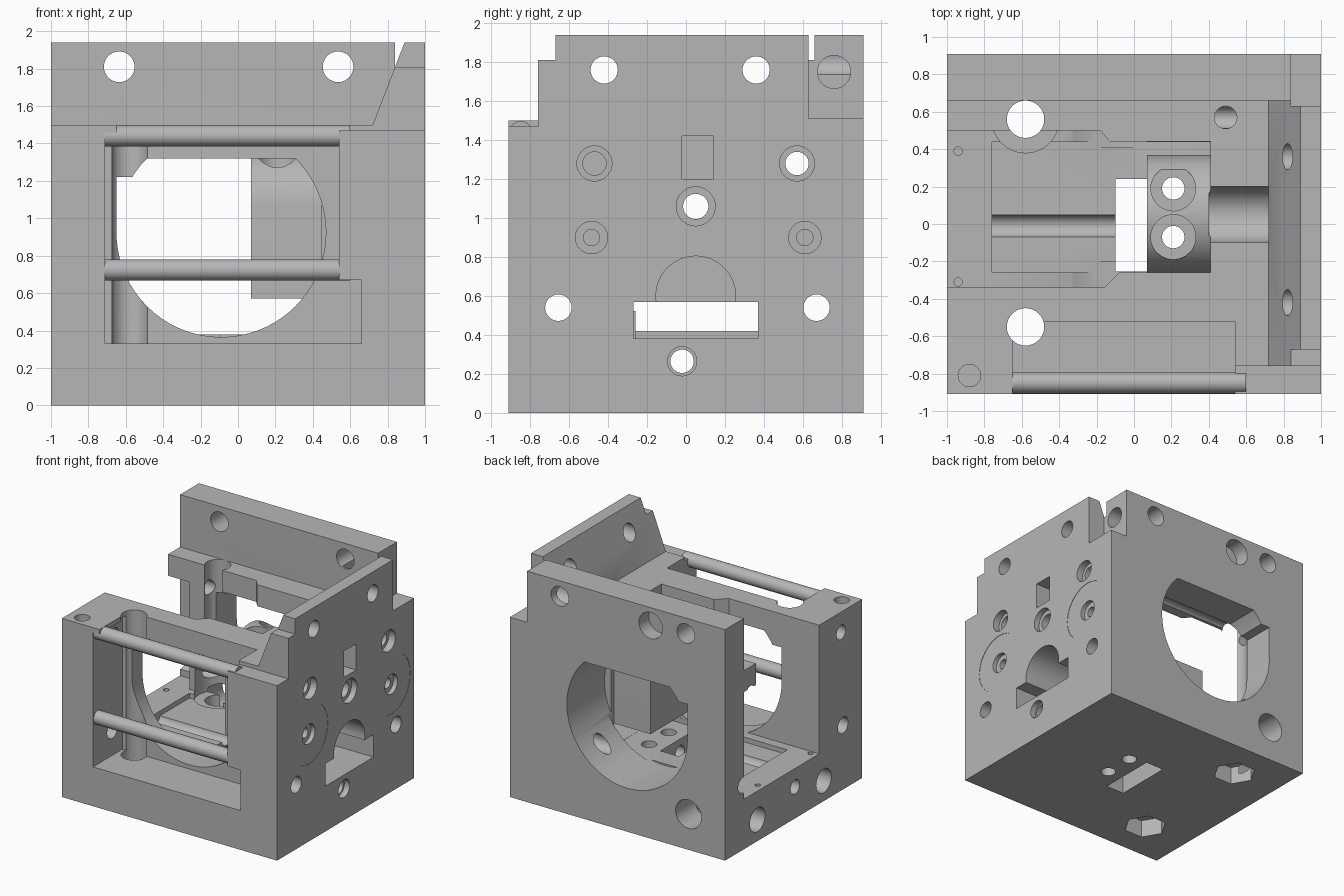
import bpy, bmesh, math
from mathutils import Matrix

cube = bpy.data.objects.get("Cube")
if cube:
    bpy.data.objects.remove(cube, do_unlink=True)

grey = bpy.data.materials.new("housing_grey")
grey.use_nodes = True
grey.diffuse_color = (0.47, 0.47, 0.47, 1)
grey.node_tree.nodes["Principled BSDF"].inputs["Base Color"].default_value = grey.diffuse_color


def finish(bm, name):
    bmesh.ops.recalc_face_normals(bm, faces=bm.faces)
    mesh = bpy.data.meshes.new(name)
    bm.to_mesh(mesh)
    bm.free()
    mesh.materials.append(grey)
    ob = bpy.data.objects.new(name, mesh)
    bpy.context.collection.objects.link(ob)
    return ob


def box(x, y, z, name="cutter"):
    bm = bmesh.new()
    bmesh.ops.create_cube(bm, size=1)
    for v in bm.verts:
        v.co = [a + (b - a) * (c + 0.5) for (a, b), c in zip((x, y, z), v.co)]
    return finish(bm, name)


def prism(points, axis, a, b, name="cutter"):
    """Extrude a 2D outline along an axis from a to b."""
    place = {"x": lambda p, t: (t, p[0], p[1]),
             "y": lambda p, t: (p[0], t, p[1]),
             "z": lambda p, t: (p[0], p[1], t)}[axis]
    bm = bmesh.new()
    face = bm.faces.new([bm.verts.new(place(p, a)) for p in points])
    out = bmesh.ops.extrude_face_region(bm, geom=[face])
    shift = [q - p for p, q in zip(place((0, 0), a), place((0, 0), b))]
    bmesh.ops.translate(bm, vec=shift, verts=[g for g in out["geom"] if isinstance(g, bmesh.types.BMVert)])
    return finish(bm, name)


def ring(u, v, r, n=32):
    return [(u + r * math.cos(2 * math.pi * i / n), v + r * math.sin(2 * math.pi * i / n)) for i in range(n)]


def rod(axis, u, v, r, a, b, n=32, name="cutter"):
    return prism(ring(u, v, r, n), axis, a, b, name)


def combine(target, other, operation="DIFFERENCE"):
    mod = target.modifiers.new("bool", "BOOLEAN")
    mod.operation = operation
    mod.solver = "EXACT"
    mod.object = other
    bpy.context.view_layer.objects.active = target
    bpy.ops.object.modifier_apply(modifier=mod.name)
    bpy.data.objects.remove(other, do_unlink=True)


body = box((-1, 1), (-0.91, 0.91), (0, 1.94), "housing")


def cut(ob):
    combine(body, ob)


# Open top with a sloped inner face on the right wall
cut(prism([(-1.1, 1.5), (0.72, 1.5), (0.952, 2.1), (-1.1, 2.1)], "y", -1, 0.66))
# Stepped corners of the right wall
cut(box((0.54, 1.1), (-1, -0.76), (1.47, 2.1)))
cut(box((0.7, 1.1), (-0.8, -0.67), (1.81, 2.1)))
cut(box((0.84, 1.1), (0.63, 1), (1.51, 2.1)))

# Interior bay, open on the left, then a shallow floor pocket
bay = [(-1.1, -0.34), (-0.16, -0.34), (-0.08, -0.26), (0.41, -0.26),
       (0.41, 0.44), (-0.13, 0.44), (-0.18, 0.5), (-1.1, 0.5)]
cut(prism(bay, "z", 0.42, 1.6))
cut(box((-0.76, 0.409), (-0.259, 0.439), (0.38, 0.5)))
cut(box((-1.1, -0.8), (0.4, 0.66), (0.42, 1.32)))
cut(rod("x", -0.01, 0.39, 0.06, -0.76, -0.05))

# Front window with a side notch
cut(box((-0.71, 0.54), (-1, -0.52), (0.33, 1.46)))
cut(box((-0.65, 0.54), (-1, -0.52), (1.4, 1.6)))
cut(box((0.5, 0.66), (-0.8, -0.525), (0.33, 0.67)))
cut(box((0.5, 0.66), (-1, -0.75), (0.33, 0.67)))

# Large flat-topped round openings in front and back plates
opening = [(x, min(z, 1.32)) for x, z in ring(-0.09, 0.925, 0.56, 72)]
for a, b in ((-0.6, -0.2), (0.41, 1)):
    cut(prism(opening, "y", a, b))
    cut(box((-0.649, -0.2), (a, b), (0.9, 1.22)))

# Central block with a rounded top
block = [(-0.27, 0.57), (0.37, 0.57)] + [
    (0.05 + 0.32 * math.cos(math.pi * i / 24), 1.06 + 0.32 * math.sin(math.pi * i / 24)) for i in range(25)]
block[0], block[1] = (-0.27, 0.57), (0.37, 0.57)
combine(body, prism(block, "x", 0.07, 0.45), "UNION")

# Groove in the right wall top, arch and slot under the block
cut(rod("x", 0.05, 1.45, 0.15, 0.4, 0.72))
cut(box((0.4, 0.72), (-0.1, 0.2), (1.45, 1.6)))
cut(rod("x", 0.05, 0.6, 0.205, 0.3, 1.1))
cut(box((0.3, 1.1), (-0.27, 0.37), (0.381, 0.57)))
cut(box((0.75, 1.1), (-0.02, 0.14), (1.2, 1.42)))

# Shaft through the floor
cut(box((-0.1, 0.07), (-0.255, 0.24), (-0.1, 0.6)))

# Vertical screw holes in the block, countersunk
for y in (0.19, -0.07):
    cut(rod("z", 0.21, y, 0.06, -0.1, 1.6))
    cut(rod("z", 0.21, y, 0.12, 1.27, 1.6))

# Corner clamp holes with hexagonal nut pockets below
for y in (0.56, -0.55):
    cut(rod("z", -0.58, y, 0.1, -0.1, 1.6))
    cut(rod("z", -0.58, y, 0.17, -0.1, 0.15, 6))
cut(rod("z", -0.58, 0.56, 0.18, 0.36, 0.6))

# Blind holes from the top: x, y, radius
for x, y, r in ((-0.88, -0.81, 0.06), (0.49, 0.57, 0.06)):
    cut(rod("z", x, y, r, 1.3, 1.6))
for y in (0.39, -0.31):
    cut(rod("z", -0.94, y, 0.022, 0.3, 0.6 if y > 0 else 1.6))

# Cross holes running the full width: y, z, radius
for y, z, r in ((-0.42, 1.76, 0.07), (0.36, 1.76, 0.07), (0.57, 1.28, 0.06),
                (0.05, 1.06, 0.065), (-0.655, 0.54, 0.068), (0.67, 0.54, 0.068), (-0.02, 0.265, 0.06)):
    cut(rod("x", y, z, r, -1.1, 1.1))
# Counterbores and blind holes on the right face
for y, z, r, depth in ((0.57, 1.28, 0.09, 0.06), (-0.47, 1.28, 0.09, 0.06), (-0.47, 1.28, 0.06, 0.4),
                       (0.05, 1.06, 0.1, 0.05), (-0.02, 0.265, 0.075, 0.05)):
    cut(rod("x", y, z, r, 1 - depth, 1.1))
for y in (-0.485, 0.61):
    cut(rod("x", y, 0.9, 0.25, 0.997, 1.1))
    cut(rod("x", y, 0.9, 0.083, 0.96, 1.1))
    cut(rod("x", y, 0.9, 0.042, 0.8, 1.1))
# Blind holes on the left face
for y, z, r in ((0.48, 0.18, 0.1), (-0.4, 0.17, 0.1), (-0.63, 1.33, 0.06)):
    cut(rod("x", y, z, r, -1.1, -0.7))
# Pocket in the end of the back wall
cut(rod("x", 0.76, 1.75, 0.085, 0.5, 0.9))

# Back wall holes
for x in (-0.635, 0.535):
    cut(rod("y", x, 1.81, 0.082, 0.4, 1))
cut(rod("y", -0.31, 1.79, 0.11, 0.78, 1))
cut(rod("y", -0.66, 0.3, 0.12, 0.65, 1))

# Round guide bars across the front window
bars = [rod("x", -0.848, z, 0.057, -0.75, 0.6, 32, name)
        for name, z in (("upper_bar", 1.441), ("lower_bar", 0.724))]

for ob in [body] + bars:
    bpy.ops.object.select_all(action="DESELECT")
    ob.select_set(True)
    bpy.context.view_layer.objects.active = ob
    bpy.ops.object.shade_smooth_by_angle(angle=math.radians(30))
